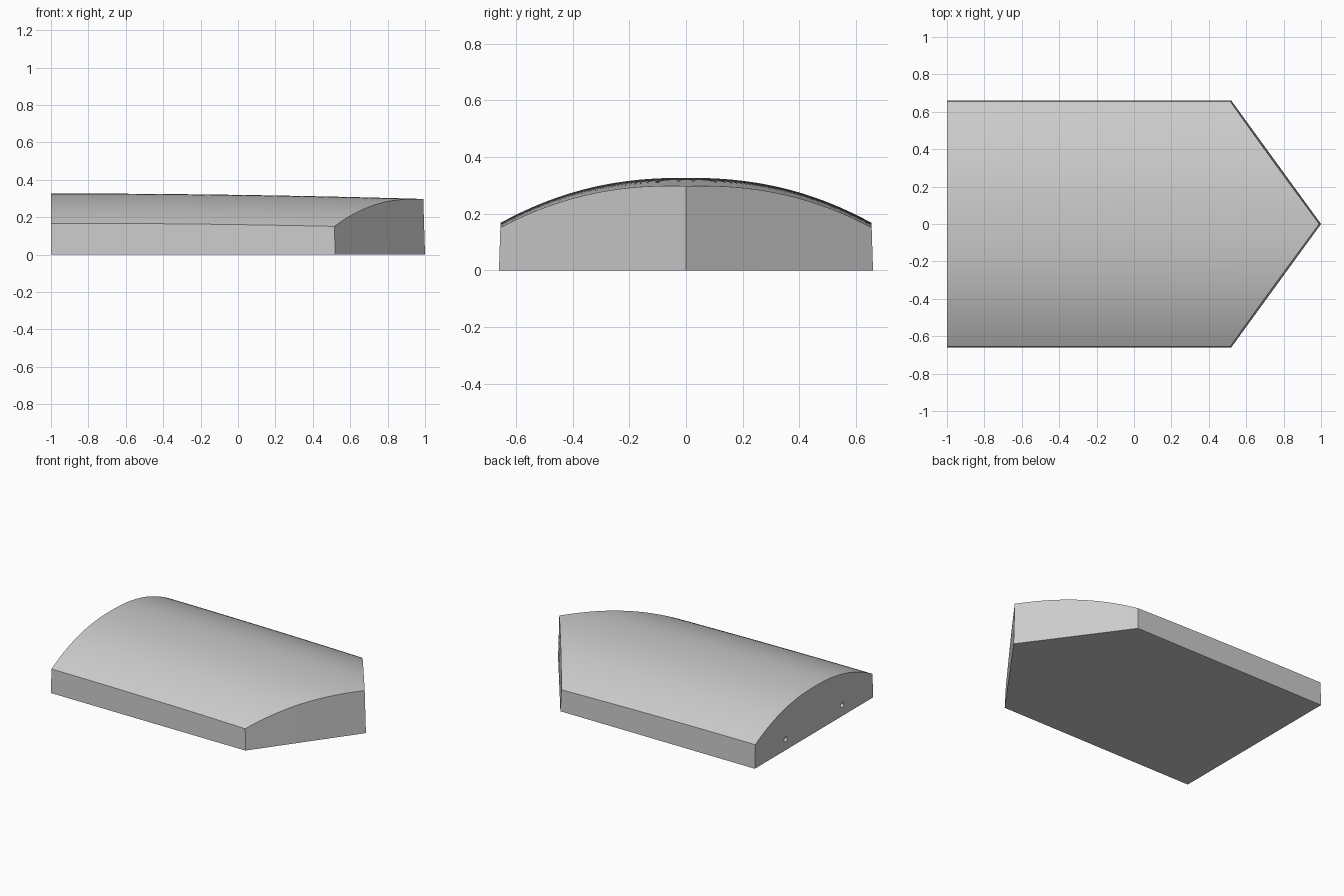
import bpy
import bmesh
from math import pi

default = bpy.data.objects.get("Cube")
if default:
    bpy.data.objects.remove(default, do_unlink=True)

HALF_WIDTH, SHOULDER, DRAFT = 0.66, 0.52, 0.032
COLUMNS, STATIONS = 48, 20

grey = bpy.data.materials.new("plain grey")
grey.use_nodes = True
grey.diffuse_color = (0.6, 0.6, 0.6, 1)
grey.node_tree.nodes["Principled BSDF"].inputs["Base Color"].default_value = (0.6, 0.6, 0.6, 1)


def crown_height(x, v):
    """Arched top that falls gently towards the pointed end."""
    return 0.327 - 0.029 * ((x + 1) / 2) ** 2 - 0.159 * abs(v) ** 2.3


def build_body():
    bm = bmesh.new()
    top, base = [], []
    for j in range(COLUMNS + 1):
        v = 2 * j / COLUMNS - 1
        end = 1 - (1 - SHOULDER) * abs(v)
        upper, lower = [], []
        for i in range(STATIONS + 1):
            u = i / STATIONS
            x = -1 + u * (end + 1)
            z = crown_height(x, v)
            # Side walls and point lean slightly inward
            upper.append(bm.verts.new((x - DRAFT * z * u, v * (HALF_WIDTH - DRAFT * z), z)))
            on_rim = j in (0, COLUMNS) or i in (0, STATIONS)
            lower.append(bm.verts.new((x, v * HALF_WIDTH, 0)) if on_rim else None)
        top.append(upper)
        base.append(lower)

    # Crown surface
    for j in range(COLUMNS):
        for i in range(STATIONS):
            bm.faces.new((top[j][i], top[j][i + 1], top[j + 1][i + 1], top[j + 1][i]))

    # Walls follow the rim, and one face closes the underside
    rim = [(0, i) for i in range(STATIONS)]
    rim += [(j, STATIONS) for j in range(COLUMNS)]
    rim += [(COLUMNS, i) for i in range(STATIONS, 0, -1)]
    rim += [(j, 0) for j in range(COLUMNS, 0, -1)]
    for (a, b), (c, d) in zip(rim, rim[1:] + rim[:1]):
        bm.faces.new((base[a][b], base[c][d], top[c][d], top[a][b]))
    bm.faces.new([base[j][i] for j, i in reversed(rim)])
    bmesh.ops.recalc_face_normals(bm, faces=bm.faces[:])

    mesh = bpy.data.meshes.new("arched_body")
    bm.to_mesh(mesh)
    bm.free()
    mesh.materials.append(grey)
    obj = bpy.data.objects.new("arched_body", mesh)
    bpy.context.collection.objects.link(obj)
    return obj


body = build_body()

# Two small round sockets in the flat end
for side in (-1, 1):
    bpy.ops.mesh.primitive_cylinder_add(vertices=24, radius=0.017, depth=0.4,
                                        location=(-1, side * 0.315, 0.077),
                                        rotation=(0, pi / 2, 0))
    cutter = bpy.context.object
    cutter.name = "socket_cutter"
    cutter.hide_render = True
    cutter.data.materials.append(grey)
    cut = body.modifiers.new("socket", "BOOLEAN")
    cut.operation = "DIFFERENCE"
    cut.solver = "EXACT"
    cut.object = cutter
    bpy.ops.object.select_all(action="DESELECT")
    body.select_set(True)
    bpy.context.view_layer.objects.active = body
    bpy.ops.object.modifier_apply(modifier=cut.name)
    bpy.data.objects.remove(cutter, do_unlink=True)

bpy.ops.object.shade_smooth_by_angle()
